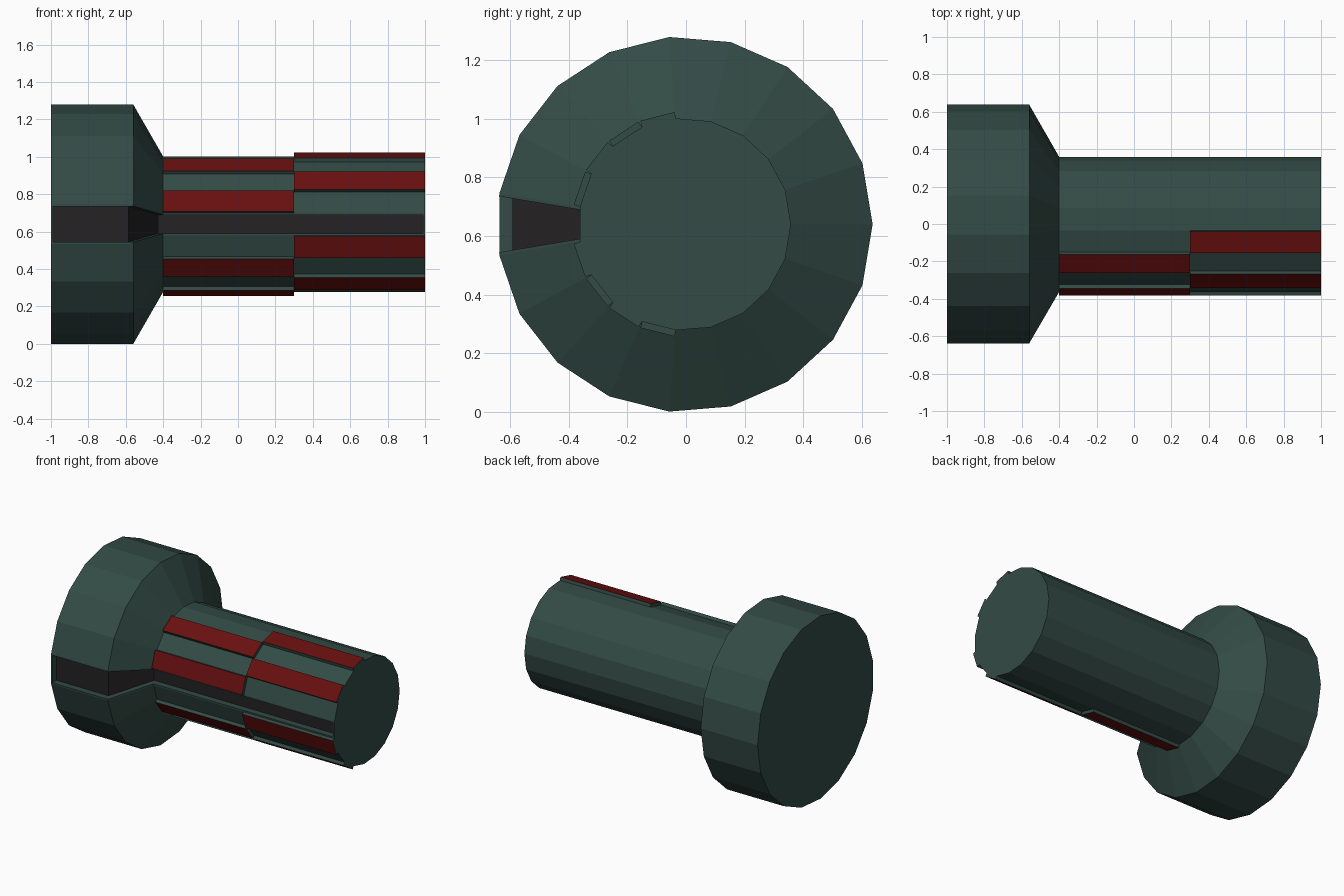
import bpy
import bmesh
from math import cos, sin, tau

default = bpy.data.objects.get("Cube")
if default:
    bpy.data.objects.remove(default)

SIDES = 19
CENTRE_Y, CENTRE_Z = -0.0044, 0.64
PROFILE = [(-1, 0.642), (-0.56, 0.642), (-0.4, 0.363), (0.3, 0.363), (1, 0.363)]
PLATE_HEIGHT = 0.022
GROOVE_DEPTH = 0.045


def make_material(name, colour):
    mat = bpy.data.materials.new(name)
    mat.use_nodes = True
    mat.diffuse_color = (*colour, 1)
    mat.node_tree.nodes["Principled BSDF"].inputs["Base Color"].default_value = (*colour, 1)
    return mat


bm = bmesh.new()

# Turned body: wide head, sloped shoulder and shaft along x
rings = []
for x, radius in PROFILE:
    angles = [tau * k / SIDES for k in range(SIDES)]
    rings.append([bm.verts.new((x, CENTRE_Y + radius * cos(a), CENTRE_Z + radius * sin(a)))
                  for a in angles])
strips = []
for a, b in zip(rings, rings[1:]):
    strips.append([bm.faces.new((a[k], a[(k + 1) % SIDES], b[(k + 1) % SIDES], b[k]))
                   for k in range(SIDES)])
bm.faces.new(rings[0])
bm.faces.new(rings[-1])
bmesh.ops.recalc_face_normals(bm, faces=bm.faces[:])

# Groove running down the front of head, shoulder and shaft
front = SIDES // 2
floor = [strip[front] for strip in strips]
bmesh.ops.inset_region(bm, faces=floor, thickness=0.01, use_even_offset=True)
result = bmesh.ops.extrude_face_region(bm, geom=floor)["geom"]
for item in result:
    if isinstance(item, bmesh.types.BMVert):
        item.co.y += GROOVE_DEPTH
        if -0.9 < item.co.x < 0:
            item.co.x -= GROOVE_DEPTH * 0.58
    elif isinstance(item, bmesh.types.BMFace):
        item.material_index = 2
bmesh.ops.delete(bm, geom=[f for f in floor if f.is_valid], context="FACES_ONLY")

# Raised plates in a checker pattern on both sides of the groove
inner = [strips[2][front + k] for k in (-3, -1, 2, 4)]
outer = [strips[3][front + k] for k in (-4, -2, 1, 3)]
for face in inner + outer:
    top = bmesh.ops.extrude_discrete_faces(bm, faces=[face])["faces"][0]
    top.normal_update()
    bmesh.ops.translate(bm, verts=top.verts[:], vec=top.normal * PLATE_HEIGHT)
    top.material_index = 1

mesh = bpy.data.meshes.new("grooved_handle")
bm.to_mesh(mesh)
bm.free()
for name, colour in (("dark_green", (0.033, 0.07, 0.06)),
                     ("deep_red", (0.14, 0.005, 0.005)),
                     ("groove_black", (0.018, 0.016, 0.016))):
    mesh.materials.append(make_material(name, colour))
handle = bpy.data.objects.new("grooved_handle", mesh)
bpy.context.collection.objects.link(handle)
